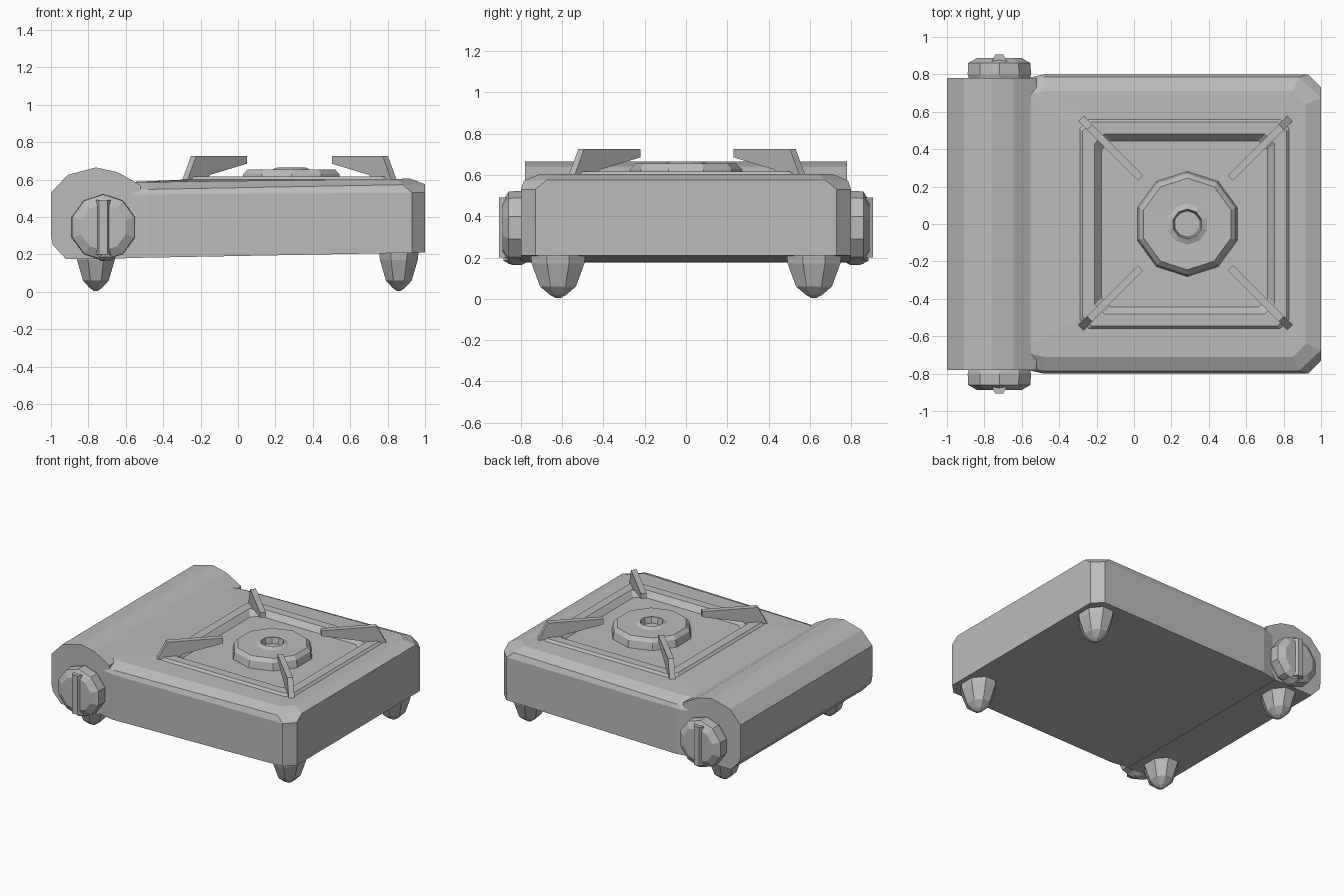
import bpy, bmesh, math
from mathutils import Vector

if "Cube" in bpy.data.objects:
    bpy.data.objects.remove(bpy.data.objects["Cube"])

grey = bpy.data.materials.new("grey_enamel")
grey.use_nodes = True
COLOUR = (0.5, 0.5, 0.5, 1)
grey.diffuse_color = COLOUR
grey.node_tree.nodes["Principled BSDF"].inputs["Base Color"].default_value = COLOUR


def loft(name, rings):
    """Skin a list of equal-length point rings and cap both ends."""
    bm = bmesh.new()
    loops = [[bm.verts.new(p) for p in ring] for ring in rings]
    n = len(loops[0])
    for a, b in zip(loops, loops[1:]):
        for i in range(n):
            j = (i + 1) % n
            bm.faces.new((a[i], a[j], b[j], b[i]))
    bm.faces.new(loops[0][::-1])
    bm.faces.new(loops[-1])
    bmesh.ops.recalc_face_normals(bm, faces=bm.faces)
    mesh = bpy.data.meshes.new(name)
    bm.to_mesh(mesh)
    bm.free()
    mesh.materials.append(grey)
    obj = bpy.data.objects.new(name, mesh)
    bpy.context.collection.objects.link(obj)
    return obj


def cut_rect(x0, x1, y, z0, z1, right_cut, left_cut):
    """Rectangle with cut corners; height runs from z0 at x0 to z1 at x1."""
    (rx, ry), (lx, ly) = right_cut, left_cut
    half = [(x1 - rx, -y), (x1, ry - y), (x1, y - ry), (x1 - rx, y),
            (x0 + lx, y), (x0, y - ly), (x0, ly - y), (x0 + lx, -y)]
    return [(px, py, z0 + (z1 - z0) * (px - x0) / (x1 - x0)) for px, py in half]


def ring(cx, cy, z, rx, ry, n):
    return [(cx + rx * math.cos(math.tau * (i + .5) / n),
             cy + ry * math.sin(math.tau * (i + .5) / n), z) for i in range(n)]


def square(half, z, cut=.05):
    x = .27
    return cut_rect(x - half, x + half, half, z, z, (cut, cut), (cut, cut))


# Case with chamfered shoulders, raised tray rim and sunken tray
side = (.07, .07)
back = (.14, .03)
loft("case", [
    cut_rect(-.62, 1, .8, .18, .21, side, back),
    cut_rect(-.62, 1, .8, .52, .53, side, back),
    cut_rect(-.62, 1, .785, .545, .575, (.12, .11), back),
    cut_rect(-.62, .92, .71, .585, .605, (.07, .07), back),
    square(.56, .6), square(.545, .617), square(.48, .617), square(.445, .577)])

# Gas canister housing along the left side of the plan
profile = [(-.92, .175), (-.99, .25), (-1, .3), (-1, .53), (-.91, .625), (-.76, .665),
           (-.645, .64), (-.52, .57), (-.52, .3), (-.6, .178)]
loft("canister_housing", [[(x, y, z) for x, z in profile] for y in (-.78, .78)])

# Burner with a central pit
burner = [(.285, .56), (.27, .63), (.245, .655), (.11, .652), (.08, .665), (.07, .62)]
loft("burner", [ring(.285, 0, z, r, r, 10) for r, z in burner])

# Pan supports on the tray diagonals
support = [(.79, .6), (.725, .725), (.34, .725), (.34, .685), (.62, .625), (.66, .59)]
for sx in (-1, 1):
    for sy in (-1, 1):
        along = Vector((sx, sy, 0)).normalized()
        across = Vector((-along.y, along.x, 0))
        base = Vector((.275, .005, 0))
        loft("pan_support", [[base + along * d + across * t + Vector((0, 0, z))
                              for d, z in support] for t in (-.02, .02)])

# Tapered feet
foot = [(.22, 1), (.17, .95), (.06, .65), (.02, .3), (.005, .1)]
for x in (-.76, .86):
    for y in (-.62, .62):
        loft("foot", [ring(x, y, z, .115 * s, .145 * s, 8) for z, s in foot])

# Control knobs with grip ridge and small stop below, at both ends
knob = [(.76, .165), (.8, .178), (.86, .175), (.888, .125)]
grip = [(-.04, .87), (-.022, .905), (.022, .905), (.04, .87)]
for s in (-1, 1):
    loft("knob", [[(x - .72, s * y, z + .345) for x, z, _ in ring(0, 0, 0, r, r, 10)]
                  for y, r in knob])
    loft("knob_grip", [[(x - .72, s * y, z) for x, y in grip] for z in (.2, .49)])
    loft("knob_stop", [ring(-.71, s * .82, z, .065 * r, .065 * r, 6)
                       for z, r in ((.165, .4), (.185, 1), (.22, .9))])
